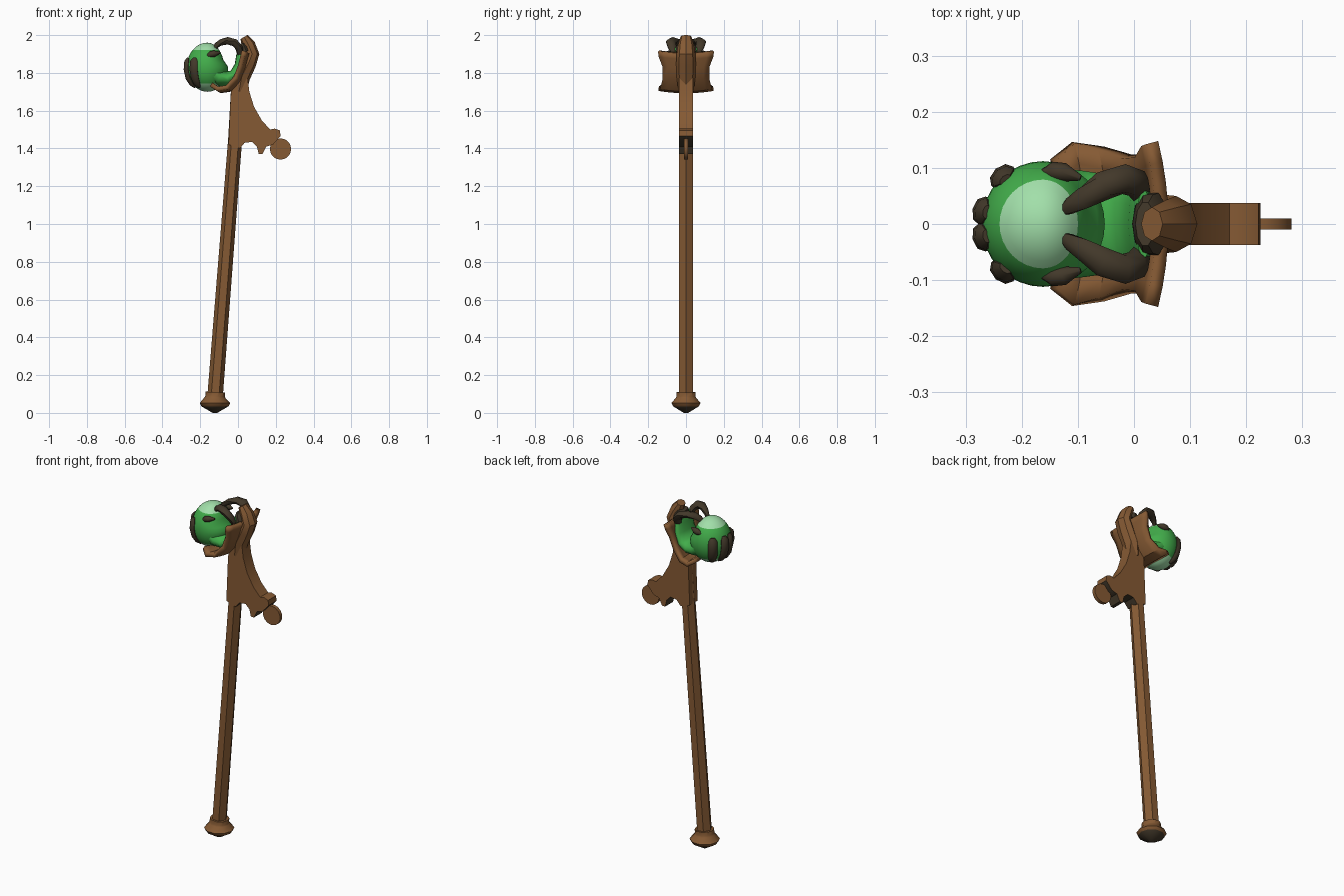
import bpy, bmesh
from math import sin, cos, pi, radians
from mathutils import Vector, Matrix

if "Cube" in bpy.data.objects:
    bpy.data.objects.remove(bpy.data.objects["Cube"])


def material(name, rgb):
    m = bpy.data.materials.new(name)
    m.diffuse_color = (*rgb, 1)
    m.use_nodes = True
    m.node_tree.nodes["Principled BSDF"].inputs["Base Color"].default_value = m.diffuse_color
    return m


WOOD = material("brown wood", (0.235, 0.102, 0.034))
DARK = material("dark bark", (0.055, 0.040, 0.023))
GREEN = material("green orb", (0.055, 0.42, 0.07))
LIGHT = material("pale green", (0.36, 0.74, 0.40))


def finish(bm, name, mats, angle=35, rule=None):
    """Recalculate normals, smooth below the angle and make the object."""
    bmesh.ops.recalc_face_normals(bm, faces=bm.faces)
    bm.normal_update()
    for f in bm.faces:
        f.smooth = True
        if rule:
            f.material_index = int(rule(f.calc_center_median(), f.normal))
    for e in bm.edges:
        e.smooth = e.calc_face_angle(0) < radians(angle)
    me = bpy.data.meshes.new(name)
    bm.to_mesh(me)
    bm.free()
    for m in mats:
        me.materials.append(m)
    ob = bpy.data.objects.new(name, me)
    bpy.context.collection.objects.link(ob)
    return ob


def loft(name, path, sides, mats, side=(0, 1, 0), angle=35, rule=None):
    """Skin rings along a path of (point, half thickness, half width)."""
    bm = bmesh.new()
    pts = [Vector(p[0]) for p in path]
    rings = []
    for i, (p, a, b) in enumerate(path):
        t = (pts[min(i + 1, len(pts) - 1)] - pts[max(i - 1, 0)]).normalized()
        w = Vector(side)
        w = (w - t * w.dot(t)).normalized()
        n = w.cross(t)
        rings.append([bm.verts.new(pts[i] + n * a * cos(2 * pi * k / sides)
                                   + w * b * sin(2 * pi * k / sides))
                      for k in range(sides)])
    for r, s in zip(rings, rings[1:]):
        for k in range(sides):
            j = (k + 1) % sides
            bm.faces.new((r[k], r[j], s[j], s[k]))
    bm.faces.new(rings[0])
    bm.faces.new(rings[-1])
    return finish(bm, name, mats, angle, rule)


def flat(rows):
    """Rows of x, z, half thickness, half width in the middle plane."""
    return [((x, 0, z), a, b) for x, z, a, b in rows]


# Leaning shaft and turned foot with a dark tip
loft("shaft", flat([(-0.122, 0.08, 0.041, 0.044), (-0.015, 1.45, 0.037, 0.042),
                    (0.005, 1.75, 0.04, 0.042)]), 6, [WOOD])
loft("foot", flat([(-0.122, 0.0, 0.012, 0.012), (-0.122, 0.035, 0.072, 0.072),
                   (-0.122, 0.052, 0.081, 0.081), (-0.122, 0.08, 0.056, 0.056),
                   (-0.121, 0.088, 0.052, 0.052), (-0.12, 0.11, 0.052, 0.052)]), 10,
     [WOOD, DARK], rule=lambda c, n: c.z < 0.03)

# Side bracket: outline extruded across y, dark underneath
outline = [(-0.05, 1.42), (0.01, 1.40), (0.035, 1.43), (0.075, 1.435), (0.10, 1.41),
           (0.11, 1.37), (0.13, 1.37), (0.15, 1.41), (0.185, 1.42), (0.225, 1.465),
           (0.222, 1.495), (0.195, 1.505), (0.17, 1.50), (0.125, 1.55), (0.085, 1.62),
           (0.06, 1.70), (0.05, 1.78), (-0.03, 1.78), (-0.04, 1.66)]
bm = bmesh.new()
face = bm.faces.new([bm.verts.new((x, -0.037, z)) for x, z in outline])
grown = bmesh.ops.extrude_face_region(bm, geom=[face])["geom"]
bmesh.ops.translate(bm, verts=[v for v in grown if isinstance(v, bmesh.types.BMVert)],
                    vec=(0, 0.074, 0))
if not any(f.normal.y > 0.9 for f in bm.faces):
    bmesh.ops.recalc_face_normals(bm, faces=bm.faces)
finish(bm, "bracket", [WOOD, DARK],
       rule=lambda c, n: abs(n.y) < 0.5 and c.z < 1.46 and c.x > 0)

# Thin disc hanging from the bracket tip
bm = bmesh.new()
bmesh.ops.create_cone(bm, cap_ends=True, segments=20, radius1=0.056, radius2=0.056, depth=0.02,
                      matrix=Matrix.Translation((0.225, 0, 1.397)) @ Matrix.Rotation(pi / 2, 4, "X"))
finish(bm, "disc", [WOOD])

# Head post with hooked top
loft("head_post", flat([(0.005, 1.70, 0.04, 0.04), (0.02, 1.78, 0.045, 0.05),
                        (0.055, 1.85, 0.042, 0.052), (0.075, 1.90, 0.038, 0.05),
                        (0.055, 1.95, 0.036, 0.042), (0.032, 1.99, 0.022, 0.03)]), 8, [WOOD])
loft("dark_collar", flat([(0.035, 1.91, 0.03, 0.058), (0.025, 1.935, 0.03, 0.055),
                          (0.02, 1.955, 0.018, 0.04)]), 10, [DARK])

# Flared cradle behind the orb, cupped forward at its edges
bm = bmesh.new()
rows = [(-0.125, 1.735, 0.115), (-0.09, 1.712, 0.145), (-0.04, 1.72, 0.135),
        (0.005, 1.77, 0.120), (0.03, 1.835, 0.122), (0.042, 1.885, 0.142), (0.05, 1.912, 0.145)]
grid = []
for x, z, w in rows:
    grid.append([bm.verts.new((x - 0.018 * (k / 4) ** 2, w * k / 4,
                               z + 0.012 * (k / 4) ** 2 - 0.008)) for k in range(-4, 5)])
for r, s in zip(grid, grid[1:]):
    for k in range(8):
        bm.faces.new((r[k], r[k + 1], s[k + 1], s[k]))
cradle = finish(bm, "cradle", [WOOD])
solid = cradle.modifiers.new("thickness", "SOLIDIFY")
solid.thickness = 0.024
solid.offset = 0

# Orb with pale caps at the top and bottom
C, R = Vector((-0.162, 0, 1.83)), Vector((0.11, 0.112, 0.13))
TOP, BOTTOM = 1.922, 1.745
bm = bmesh.new()
bmesh.ops.create_uvsphere(bm, u_segments=32, v_segments=20, radius=1)
for v in bm.verts:
    v.co = Vector((v.co.x * R.x, v.co.y * R.y, v.co.z * R.z)) + C
    if v.co.x > C.x and v.co.z > C.z:   # hollowed towards the gap
        v.co.x = C.x + (v.co.x - C.x) * (1 - 0.2 * min(1, (v.co.z - C.z) / 0.04))
for z in (TOP, BOTTOM):
    bmesh.ops.bisect_plane(bm, geom=bm.verts[:] + bm.edges[:] + bm.faces[:],
                           plane_co=(0, 0, z), plane_no=(0, 0, 1))
finish(bm, "orb", [GREEN, LIGHT], 60, lambda c, n: c.z > TOP or c.z < BOTTOM)

# Green tail curling from the orb up the cradle
loft("orb_tail", flat([(-0.14, 1.80, 0.055, 0.10), (-0.10, 1.775, 0.05, 0.098),
                       (-0.055, 1.768, 0.042, 0.092), (-0.015, 1.79, 0.032, 0.088),
                       (0.008, 1.84, 0.026, 0.084), (0.013, 1.89, 0.023, 0.078),
                       (0.018, 1.935, 0.014, 0.06)]), 14, [GREEN], angle=60)


def on_orb(azimuth, height, lift=1.0):
    a, h = radians(azimuth), radians(height)
    return C + Vector((R.x * cos(a) * cos(h), R.y * sin(a) * cos(h), R.z * sin(h))) * lift


for s, label in ((1, "left"), (-1, "right")):
    # Horn arching from the post over the gap
    horn = [((0.012, 0.055, 1.90), 0.020), ((0.005, 0.072, 1.935), 0.026),
            ((-0.018, 0.080, 1.960), 0.028), ((-0.055, 0.068, 1.970), 0.026),
            ((-0.09, 0.046, 1.962), 0.022), ((-0.115, 0.032, 1.945), 0.017),
            ((-0.128, 0.024, 1.92), 0.010)]
    loft("horn_" + label, [((x, y * s, z), 0.75 * r, r) for (x, y, z), r in horn], 8, [DARK],
         side=(0.5, 0.85 * s, 0), angle=50)
    # Small stud on the side of the orb
    loft("stud_" + label, [((x, s * y, z), r, r) for x, y, z, r in
                           ((-0.165, 0.092, 1.890, 0.005), (-0.145, 0.094, 1.898, 0.017),
                            (-0.125, 0.092, 1.902, 0.017), (-0.095, 0.082, 1.907, 0.005))],
         8, [DARK], angle=60)
    # Claws gripping the far side of the orb
    for azimuth, kind in ((131, "outer"), (168, "inner")):
        path = [(on_orb(azimuth * s, h, 1.01), t, w) for h, t, w in
                ((22, 0.007, 0.012), (14, 0.017, 0.024), (-5, 0.018, 0.026),
                 (-25, 0.018, 0.025), (-42, 0.015, 0.02), (-54, 0.006, 0.01))]
        a = radians(azimuth * s)
        loft(f"claw_{kind}_{label}", path, 8, [DARK], side=(-sin(a), cos(a), 0), angle=50)
